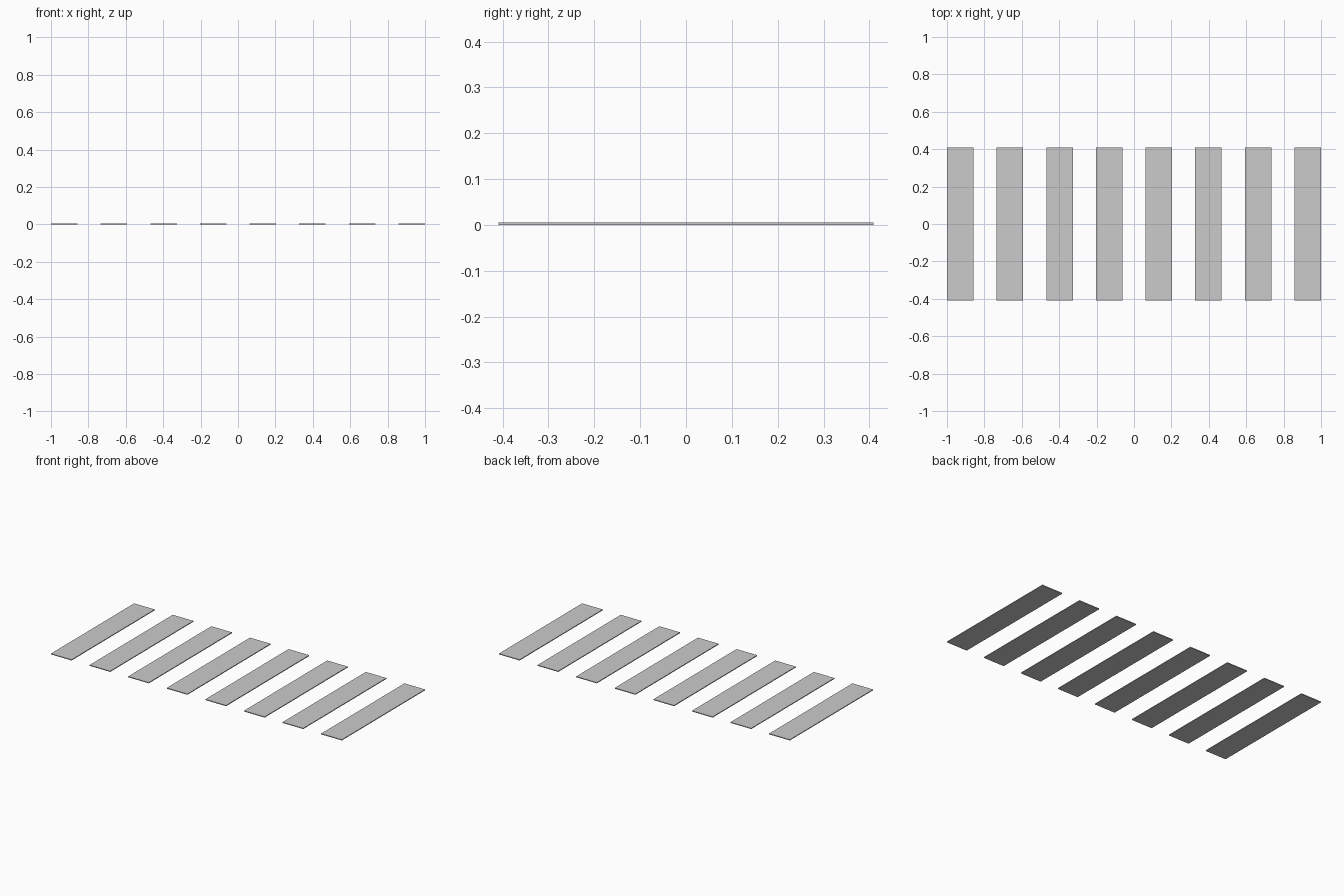
import bpy

if "Cube" in bpy.data.objects:
    bpy.data.objects.remove(bpy.data.objects["Cube"])

COUNT = 8
WIDTH, LENGTH, THICK = 0.142, 0.817, 0.005
PITCH = (2.0 - WIDTH) / (COUNT - 1)


def box(name, size, location):
    bpy.ops.mesh.primitive_cube_add(size=1, location=location)
    obj = bpy.context.object
    obj.name = name
    obj.scale = size
    bpy.ops.object.transform_apply(location=False, rotation=False, scale=True)
    return obj


# Row of thin painted crossing stripes
for i in range(COUNT):
    x = -1.0 + WIDTH / 2 + i * PITCH
    box(f"crossing_stripe_{i + 1}", (WIDTH, LENGTH, THICK), (x, 0, THICK / 2))
